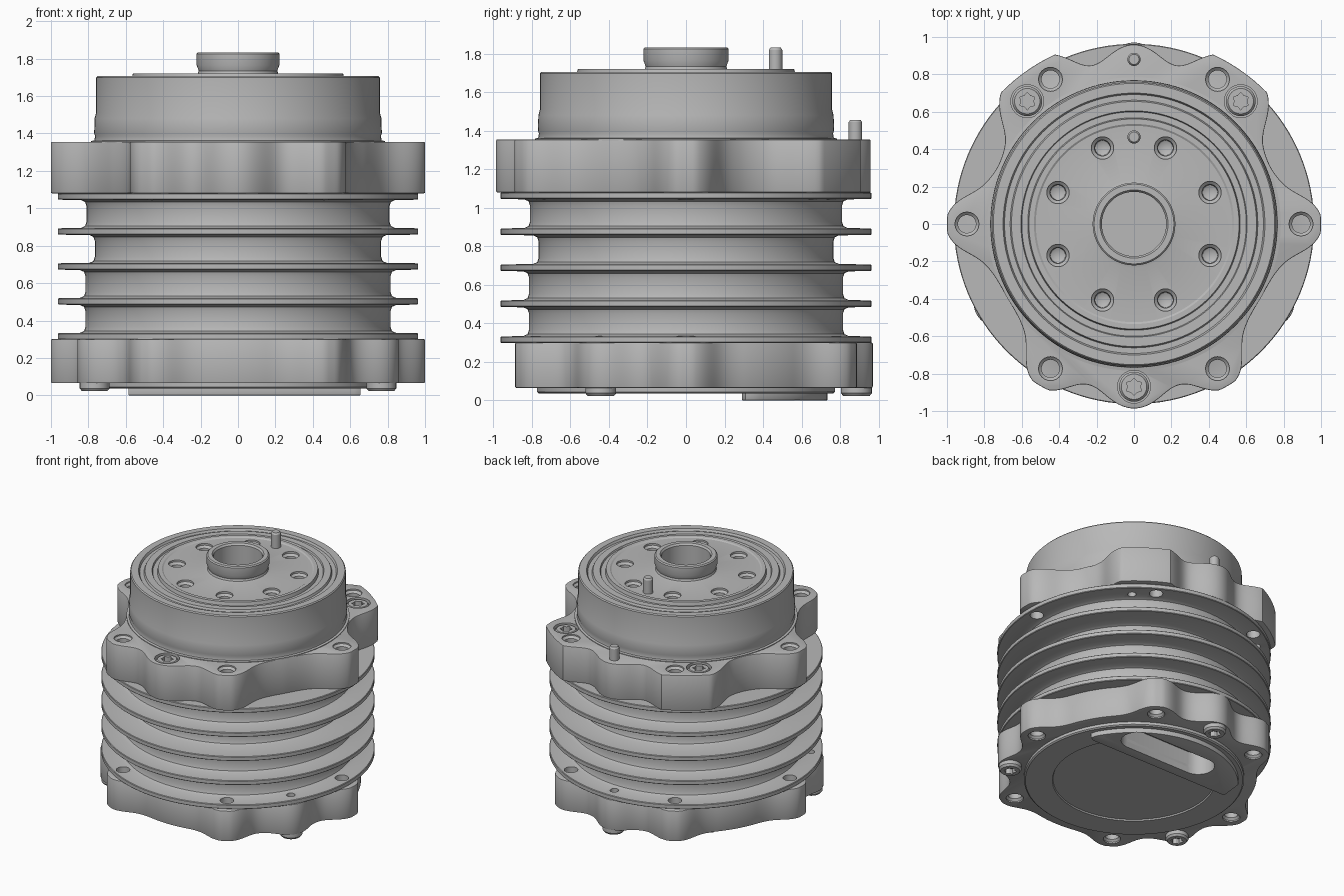
import bpy, bmesh
from math import sin, cos, pi, radians, hypot

if "Cube" in bpy.data.objects:
    bpy.data.objects.remove(bpy.data.objects["Cube"])

metal = bpy.data.materials.new("grey_metal")
metal.use_nodes = True
GREY = (0.48, 0.48, 0.48, 1)
metal.diffuse_color = GREY
metal.node_tree.nodes["Principled BSDF"].inputs["Base Color"].default_value = GREY


def finish(name, bm):
    bmesh.ops.recalc_face_normals(bm, faces=bm.faces)
    mesh = bpy.data.meshes.new(name)
    bm.to_mesh(mesh)
    bm.free()
    mesh.materials.append(metal)
    ob = bpy.data.objects.new(name, mesh)
    bpy.context.collection.objects.link(ob)
    return ob


def revolve(bm, profile, x, y, seg):
    """Spin an (r, z) profile, starting and ending on the axis."""
    verts = [bm.verts.new((r, 0, z)) for r, z in profile]
    edges = [bm.edges.new(p) for p in zip(verts, verts[1:])]
    bmesh.ops.spin(bm, geom=verts + edges, cent=(0, 0, 0), axis=(0, 0, 1),
                   angle=2 * pi, steps=seg, use_duplicate=False)
    new = list({v for f in bm.faces if not f.tag for v in f.verts})
    bmesh.ops.remove_doubles(bm, verts=new, dist=1e-5)
    new = list({v for f in bm.faces if not f.tag for v in f.verts})
    bmesh.ops.translate(bm, verts=new, vec=(x, y, 0))
    for f in bm.faces:
        f.tag = True


def lathe(name, profile, places=((0, 0),), seg=96):
    bm = bmesh.new()
    for x, y in places:
        revolve(bm, profile, x, y, seg)
    return finish(name, bm)


def prism(name, points, z0, z1, chamfer=0.0):
    bm = bmesh.new()
    base = bm.faces.new([bm.verts.new((x, y, z0)) for x, y in points])
    top = bmesh.ops.extrude_face_region(bm, geom=[base])["geom"]
    bmesh.ops.translate(bm, verts=[v for v in top if isinstance(v, bmesh.types.BMVert)],
                        vec=(0, 0, z1 - z0))
    if chamfer:
        rims = [e for e in bm.edges if abs(e.verts[0].co.z - e.verts[1].co.z) < 1e-6]
        bmesh.ops.bevel(bm, geom=rims, offset=chamfer, segments=2, profile=0.5, affect='EDGES')
    return finish(name, bm)


def cut(ob, *cutters):
    for c in cutters:
        c.hide_render = True
        mod = ob.modifiers.new("cut", 'BOOLEAN')
        mod.operation, mod.solver, mod.object = 'DIFFERENCE', 'EXACT', c
        with bpy.context.temp_override(object=ob, active_object=ob, selected_objects=[ob]):
            bpy.ops.object.modifier_apply(modifier=mod.name)


def polar(radius, angles):
    return [(radius * cos(radians(a)), radius * sin(radians(a))) for a in angles]


def lobed(base, lobes, blend, steps=360):
    """Disc with round lobes (angle, centre radius, lobe radius) joined by soft fillets."""
    discs = [(*polar(c, [ang])[0], size) for ang, c, size in lobes]

    def outside(x, y):
        d = hypot(x, y) - base
        for cx, cy, size in discs:
            e = hypot(x - cx, y - cy) - size
            h = max(blend - abs(d - e), 0) / blend
            d = min(d, e) - h * h * blend / 4
        return d > 0

    pts = []
    for i in range(steps):
        low, high = base * 0.9, 1.1
        for _ in range(24):
            mid = (low + high) / 2
            if outside(*polar(mid, [i * 360 / steps])[0]):
                high = mid
            else:
                low = mid
        pts += polar(min(low, 1.0), [i * 360 / steps])
    return pts


SIX = [60 * i for i in range(6)]
TOP_SCREWS = (49, 131, 270)
LOW_SCREWS = (90, 210, 330)

# Finned body
fins = [(0.298, 0.332), (0.485, 0.519), (0.672, 0.706), (0.859, 0.893), (1.046, 1.08)]
cores = [0.815, 0.815, 0.765, 0.81]
profile = [(0, 0.298)]
for i, (low, high) in enumerate(fins):
    profile += [(0.959, low), (0.963, low + 0.004), (0.963, high - 0.004), (0.959, high)]
    if i < 4:
        c, nxt = cores[i], fins[i + 1][0]
        profile += [(c + 0.03, high + 0.002), (c + 0.008, high + 0.012), (c, high + 0.035),
                    (c, nxt - 0.035), (c + 0.008, nxt - 0.012), (c + 0.03, nxt - 0.002)]
body = lathe("finned_body", profile + [(0, 1.08)], seg=128)

# Lobed mounting flanges
upper = prism("upper_flange", lobed(0.785, [(a, 0.893, 0.105) for a in SIX] + [(90, 0.86, 0.07)]
              + [(a, 0.87, 0.095) for a in TOP_SCREWS], 0.32), 1.08, 1.355, 0.006)
lower = prism("lower_flange", lobed(0.865, [(a, 0.893, 0.105) for a in SIX]
              + [(a, 0.87, 0.085) for a in LOW_SCREWS], 0.2), 0.065, 0.3, 0.006)

# Through holes with chamfered mouths
up_holes = lathe("upper_hole_cutter", [(0, 1.0), (0.048, 1.0), (0.048, 1.33), (0.064, 1.345),
                 (0.064, 1.4), (0, 1.4)], polar(0.893, SIX), 24)
low_holes = lathe("lower_hole_cutter", [(0, 0.0), (0.062, 0.0), (0.062, 0.075), (0.048, 0.09),
                  (0.048, 0.4), (0, 0.4)], polar(0.893, SIX), 24)
up_seats = lathe("upper_seat_cutter", [(0, 1.0), (0.03, 1.0), (0.03, 1.27), (0.088, 1.27),
                 (0.088, 1.4), (0, 1.4)], polar(0.87, TOP_SCREWS), 32)
low_seats = lathe("lower_seat_cutter", [(0, 0.25), (0.03, 0.25), (0.03, 0.4), (0, 0.4)],
                  polar(0.88, LOW_SCREWS), 24)
cut(upper, up_holes, up_seats)
cut(lower, low_holes, low_seats)
cut(body, up_holes, low_holes, up_seats, low_seats)

# Output housing with stepped rings and hollow boss
housing = lathe("output_housing", [
    (0, 1.075), (0.765, 1.075), (0.785, 1.34), (0.785, 1.36), (0.768, 1.363),
    (0.764, 1.385), (0.769, 1.40), (0.767, 1.48), (0.759, 1.51),
    (0.759, 1.698), (0.752, 1.706), (0.70, 1.706), (0.692, 1.69), (0.662, 1.69),
    (0.655, 1.706), (0.605, 1.706), (0.60, 1.694), (0.568, 1.694), (0.562, 1.72),
    (0.535, 1.72), (0.525, 1.714), (0.235, 1.714), (0.215, 1.72), (0.21, 1.735),
    (0.221, 1.765), (0.221, 1.826), (0.213, 1.834), (0.182, 1.834), (0.172, 1.82),
    (0.172, 1.66), (0, 1.66)], seg=128)
cut(housing, lathe("bolt_hole_cutter", [(0, 1.6), (0.04, 1.62), (0.043, 1.685), (0.06, 1.70),
    (0.06, 1.8), (0, 1.8)], polar(0.44, [22.5 + 45 * i for i in range(8)]), 24))


# Locating pins
def pin(name, y, z0, z1):
    return lathe(name, [(0, z0), (0.035, z0), (0.035, z1 - 0.012), (0.027, z1), (0, z1)],
                 [(0, y)], 24)


pin("face_pin", 0.465, 1.66, 1.832)
pin("flange_pin", 0.88, 1.30, 1.457)


# Socket screws
def screws(name, places, outer, inner, depth):
    s = 1 if outer > inner else -1
    heads = lathe(name, [(0, inner), (0.08, inner), (0.08, outer - s * 0.015),
                  (0.068, outer), (0, outer)], places, 32)
    for x, y in places:
        star = [(x + r * cos(k * pi / 6), y + r * sin(k * pi / 6))
                for k in range(12) for r in [0.046 if k % 2 else 0.033]]
        z = sorted((outer - s * depth, outer + s * 0.05))
        cut(heads, prism(name + "_socket_cutter", star, *z))


screws("upper_screws", polar(0.87, TOP_SCREWS), 1.35, 1.27, 0.04)
screws("lower_screws", polar(0.885, LOW_SCREWS), 0.022, 0.10, 0.04)

# Base cover with shallow central recess
cover = lathe("base_cover", [(0, 0.046), (0.57, 0.046), (0.575, 0.036), (0.765, 0.036),
              (0.775, 0.044), (0.775, 0.07), (0, 0.07)])

# Segment plate with a slotted window
arc = polar(0.735, [23 + i * 134 / 48 for i in range(49)])
plate = prism("connector_plate", [(x, y) for x, y in arc if -0.585 < x < 0.66]
              + [(-0.585, 0.29), (0.62, 0.29), (0.655, 0.31)], 0.0, 0.05, 0.004)
slot = [(0.1 + sx * 0.28 + 0.115 * cos(radians(a)), 0.49 + 0.115 * sin(radians(a)))
        for sx, start in ((1, -90), (-1, 90)) for a in range(start, start + 181, 15)]
slot_cutter = prism("slot_cutter", slot, -0.1, 0.17)
for part in (plate, cover, lower):
    cut(part, slot_cutter)

# Remove cutters and shade
for ob in list(bpy.context.scene.objects):
    if ob.name.split(".")[0].endswith("_cutter"):
        bpy.data.objects.remove(ob)
bpy.ops.object.select_all(action='DESELECT')
for ob in bpy.context.scene.objects:
    if ob.type == 'MESH':
        ob.select_set(True)
        bpy.context.view_layer.objects.active = ob
bpy.ops.object.shade_smooth_by_angle(angle=radians(30))
